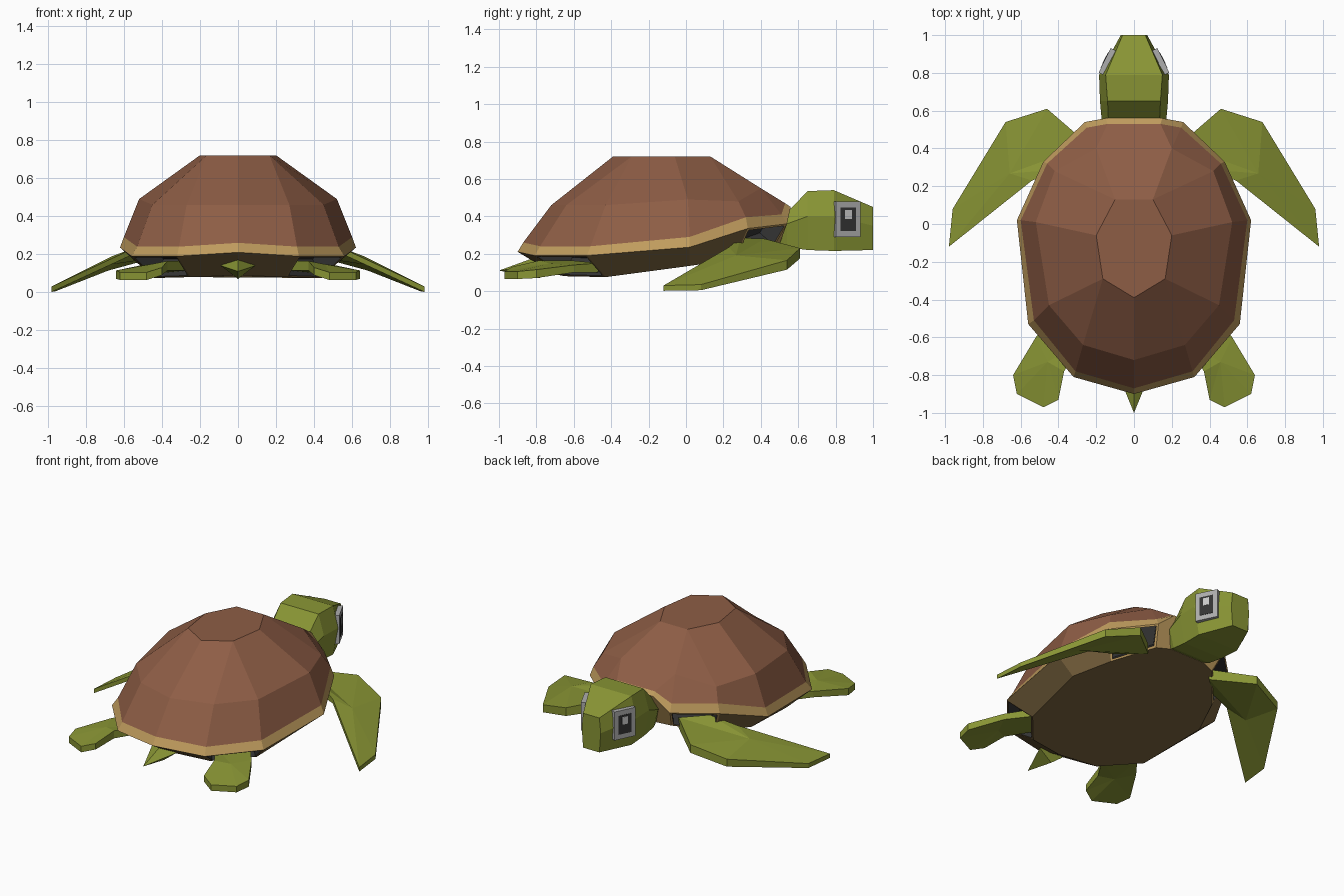
import bpy, bmesh, math
from mathutils import Matrix

if "Cube" in bpy.data.objects:
    bpy.data.objects.remove(bpy.data.objects["Cube"])


def mat(name, *rgb):
    m = bpy.data.materials.new(name)
    m.diffuse_color = (*rgb, 1)
    m.use_nodes = True
    m.node_tree.nodes["Principled BSDF"].inputs["Base Color"].default_value = m.diffuse_color
    return m


BROWN = mat("shell_brown", 0.27, 0.11, 0.06)
TAN = mat("rim_tan", 0.52, 0.33, 0.11)
BELLY = mat("belly_olive", 0.20, 0.13, 0.05)
DARK = mat("dark_grey", 0.035, 0.035, 0.035)
GREEN = mat("skin_green", 0.25, 0.30, 0.035)
GREY = mat("eye_grey", 0.42, 0.42, 0.42)
LIGHT = mat("eye_light", 0.6, 0.6, 0.6)


def finish(bm, name, *mats):
    bmesh.ops.recalc_face_normals(bm, faces=bm.faces)
    me = bpy.data.meshes.new(name)
    bm.to_mesh(me)
    bm.free()
    for m in mats:
        me.materials.append(m)
    ob = bpy.data.objects.new(name, me)
    bpy.context.collection.objects.link(ob)
    return ob


def loft(bm, rings):
    """Skin closed rings, cap both ends; returns the bands of faces."""
    vs = [[bm.verts.new(p) for p in r] for r in rings]
    n = len(vs[0])
    bands = [[bm.faces.new((a[i], a[(i + 1) % n], b[(i + 1) % n], b[i]))
              for i in range(n)] for a, b in zip(vs, vs[1:])]
    caps = [bm.faces.new(vs[0]), bm.faces.new(vs[-1])]
    return bands, caps


def mirror_ring(half):
    """Ring from its right half; the first point lies on the centre line."""
    return half + [(-x, y, z) for x, y, z in reversed(half[1:])]


# Shell: rings from the top plate over the rim to the belly plate
T = 0.72
top = [(0, -.39, T), (.165, -.29, T), (.165, -.29, T), (.20, -.06, T),
       (.10, .13, T), (.10, .13, T), (.10, .13, T)]
mid = [(0, -.72, .46), (.27, -.64, .46), (.45, -.43, .46), (.52, .01, .49),
       (.42, .28, .48), (.20, .40, .55), (.20, .40, .55)]
rim_top = [(0, -.87, .26), (.31, -.78, .24), (.53, -.51, .24), (.60, .02, .29),
           (.46, .32, .395), (.25, .51, .41), (.14, .53, .47)]
rim_low = [(0, -.90, .21), (.32, -.81, .19), (.56, -.53, .19), (.62, .02, .235),
           (.48, .33, .335), (.26, .54, .36), (.15, .56, .45)]
belly = [(0, -.70, .09), (.25, -.65, .08), (.44, -.43, .075), (.50, .02, .135),
         (.40, .26, .17), (.22, .47, .24), (.13, .50, .25)]

bm = bmesh.new()
bands, caps = loft(bm, [mirror_ring(r) for r in (top, mid, rim_top, rim_low, belly)])
for f in bands[2]:
    f.material_index = 1
for f in bands[3] + [caps[1]]:
    f.material_index = 2
for i in (5, 7):
    bands[3][i].material_index = 1
bmesh.ops.recalc_face_normals(bm, faces=bm.faces)
# Openings for the limbs and neck: thin border, then a dark recess
front_holes = [bands[3][i] for i in (4, 6, 8)]
rear_holes = [bands[3][i] for i in (1, 11)]
for holes, border in ((front_holes, 1), (rear_holes, 2)):
    for f in holes:
        f.material_index = border
    bmesh.ops.inset_individual(bm, faces=holes, thickness=0.018)
    for f in holes:
        f.material_index = 3
    bmesh.ops.inset_individual(bm, faces=holes, thickness=0.004, depth=-0.11)
bmesh.ops.remove_doubles(bm, verts=bm.verts, dist=0.0005)
finish(bm, "shell", BROWN, TAN, BELLY, DARK)


# Flippers: outline points are x, y, top z, thickness
def flipper(name, outline, side, ridge):
    bm = bmesh.new()
    up = [(side * x, y, z) for x, y, z, t in outline]
    low = [(side * x, y, z - t) for x, y, z, t in outline]
    _, caps = loft(bm, [up, low])
    for v in bmesh.ops.poke(bm, faces=caps)["verts"]:
        v.co.z += ridge
    finish(bm, name, GREEN)


front = [(.24, .42, .28, .07), (.46, .61, .23, .055), (.68, .54, .165, .05),
         (.96, .08, .035, .03), (.98, -.12, .03, .028), (.54, .23, .235, .03),
         (.38, .29, .285, .07)]
rear = [(.27, -.62, .165, .05), (.42, -.47, .15, .05), (.52, -.60, .14, .04),
        (.64, -.80, .115, .045), (.62, -.90, .105, .04), (.48, -.97, .105, .04),
        (.40, -.93, .13, .04), (.37, -.78, .165, .05)]
for s, label in ((1, "right"), (-1, "left")):
    flipper("front_flipper_" + label, front, s, 0.03)
    flipper("rear_flipper_" + label, rear, s, 0.01)

# Head and neck: hexagonal sections y, (top, middle, bottom) half width and z
sections = [(.43, .10, .36, .13, .33, .11, .28),
            (.54, .135, .42, .17, .36, .14, .235),
            (.65, .14, .535, .18, .40, .145, .22),
            (.79, .15, .54, .185, .40, .15, .215),
            (1.0, .06, .45, .07, .35, .06, .22)]
bm = bmesh.new()
loft(bm, [[(a, y, za), (b, y, zb), (c, y, zc), (-c, y, zc), (-b, y, zb), (-a, y, za)]
          for y, a, za, b, zb, c, zc in sections])
finish(bm, "head", GREEN)

# Tail: four-sided spike
bm = bmesh.new()
base = [bm.verts.new(p) for p in ((0, -.78, .19), (.09, -.78, .14), (0, -.78, .07), (-.09, -.78, .14))]
tip = bm.verts.new((0, -1.0, .11))
bm.faces.new(base)
for i in range(4):
    bm.faces.new((base[i], base[(i + 1) % 4], tip))
finish(bm, "tail", GREEN)

# Eyes: stacked square plates lying on the slanted cheeks
plates = (("eye_frame", GREY, .03, .145, .19, 0), ("eye_dark", DARK, .034, .09, .125, 0),
          ("eye_glint", LIGHT, .038, .04, .05, .025))
for s, label in ((1, "right"), (-1, "left")):
    for name, m, dx, dy, dz, lift in plates:
        bm = bmesh.new()
        bmesh.ops.create_cube(bm, size=1, matrix=Matrix.Translation((s * .142, .86, .385 + lift))
                              @ Matrix.Rotation(s * math.radians(26), 4, 'Z')
                              @ Matrix.Diagonal((dx, dy, dz, 1)))
        finish(bm, name + "_" + label, m)
